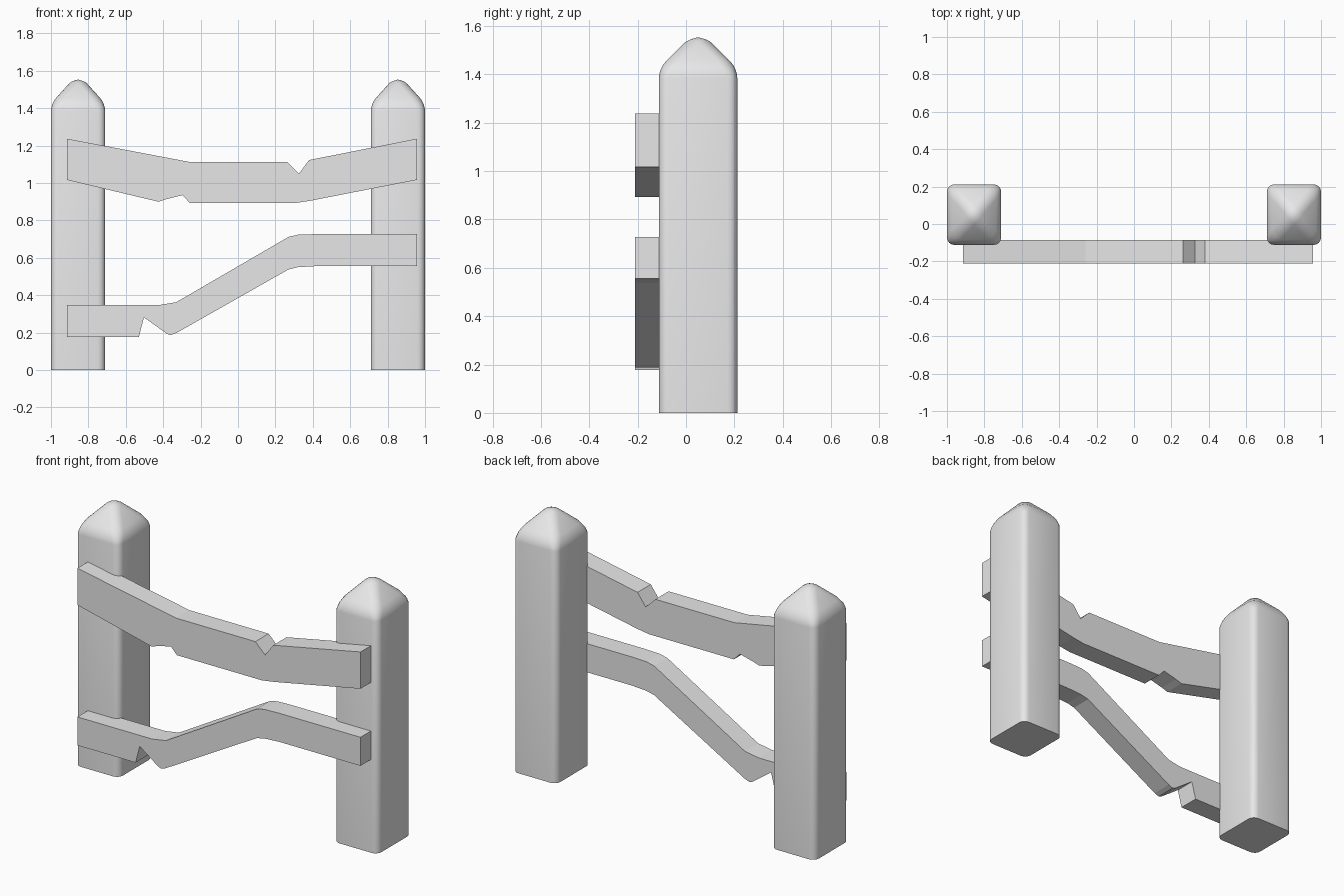
import bpy, bmesh

if "Cube" in bpy.data.objects:
    bpy.data.objects.remove(bpy.data.objects["Cube"], do_unlink=True)


def make_material(name, value):
    mat = bpy.data.materials.new(name)
    mat.use_nodes = True
    color = (value, value, value, 1)
    mat.diffuse_color = color
    mat.node_tree.nodes["Principled BSDF"].inputs["Base Color"].default_value = color
    return mat


def make_object(name, bm, mat):
    bmesh.ops.recalc_face_normals(bm, faces=bm.faces)
    mesh = bpy.data.meshes.new(name)
    bm.to_mesh(mesh)
    bm.free()
    mesh.materials.append(mat)
    obj = bpy.data.objects.new(name, mesh)
    bpy.context.collection.objects.link(obj)
    return obj


light_grey = make_material("light grey", 0.8)
mid_grey = make_material("mid grey", 0.8)


# Square post with a pyramid cap and rounded edges, flat at the ground
def make_post(name, x, y=0.05, hx=0.145, hy=0.162, shoulder=1.425, peak=1.585):
    bm = bmesh.new()
    corners = [(-hx, -hy), (hx, -hy), (hx, hy), (-hx, hy)]
    low = [bm.verts.new((x + a, y + b, 0)) for a, b in corners]
    high = [bm.verts.new((x + a, y + b, shoulder)) for a, b in corners]
    tip = bm.verts.new((x, y, peak))
    bm.faces.new(low)
    for i in range(4):
        j = (i + 1) % 4
        bm.faces.new((low[i], low[j], high[j], high[i]))
        bm.faces.new((high[i], high[j], tip))
    edges = [e for e in bm.edges if any(v.co.z > 0 for v in e.verts)]
    bmesh.ops.bevel(bm, geom=edges, offset=0.04, segments=4, profile=0.5,
                    affect='EDGES', clamp_overlap=True)
    obj = make_object(name, bm, light_grey)
    bpy.ops.object.select_all(action='DESELECT')
    obj.select_set(True)
    bpy.context.view_layer.objects.active = obj
    bpy.ops.object.shade_smooth_by_angle(angle=0.7)


# Bent board: a side outline extruded through its thickness
def make_rail(name, outline, front=-0.21, back=-0.085):
    bm = bmesh.new()
    face = bm.faces.new([bm.verts.new((x, front, z)) for x, z in outline])
    moved = bmesh.ops.extrude_face_region(bm, geom=[face], use_keep_orig=True)
    verts = [g for g in moved["geom"] if isinstance(g, bmesh.types.BMVert)]
    bmesh.ops.translate(bm, verts=verts, vec=(0, back - front, 0))
    make_object(name, bm, mid_grey)


for side, x in (("left", 0.855), ("right", -0.855)):
    make_post(side + "_post", x)

# Sagging upper rail with a nick above and a chip below
make_rail("upper_rail", [
    (-0.915, 1.237), (-0.34, 1.128), (-0.26, 1.113), (0.262, 1.113),
    (0.326, 1.05), (0.38, 1.123), (0.957, 1.237), (0.957, 1.017),
    (0.385, 0.905), (0.305, 0.893), (-0.257, 0.893), (-0.297, 0.935),
    (-0.385, 0.913), (-0.425, 0.9), (-0.915, 1.017)])

# Stepped lower rail with a notch below
make_rail("lower_rail", [
    (-0.915, 0.348), (-0.42, 0.348), (-0.33, 0.363), (0.27, 0.712),
    (0.32, 0.724), (0.42, 0.727), (0.957, 0.727), (0.957, 0.556),
    (0.42, 0.556), (0.32, 0.55), (0.27, 0.538), (-0.33, 0.198),
    (-0.36, 0.187), (-0.38, 0.194), (-0.503, 0.282), (-0.53, 0.178),
    (-0.915, 0.178)])
